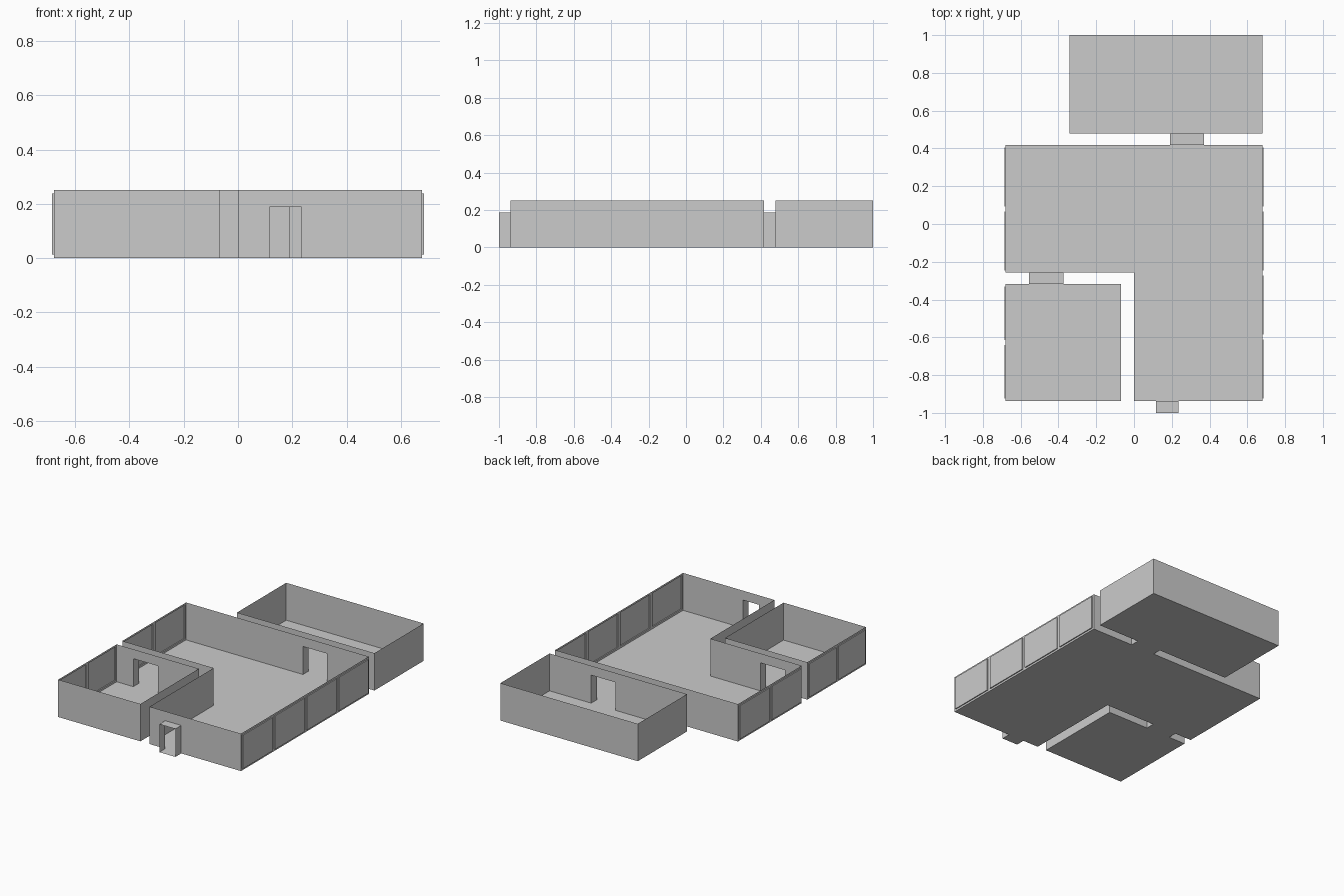
import bpy, bmesh
from mathutils import Vector

if "Cube" in bpy.data.objects:
    bpy.data.objects.remove(bpy.data.objects["Cube"])

H = 0.251        # wall height
DOOR = 0.188     # door height
DEPTH = 0.007    # how far window panels are set outward
X = 0.679        # outer side walls
UP = Vector((0, 0, 1))


def face(bm, pts):
    bm.faces.new([bm.verts.new(p) for p in pts])


def wall(bm, p, q, door=None, windows=0):
    """Thin wall from p to q (room on the left), with a door notch or window recesses."""
    p, q = Vector((*p, 0)), Vector((*q, 0))
    d = (q - p).normalized()
    out = d.cross(UP)
    length = (q - p).length

    def at(s, z, o=0):
        return p + d * s + UP * z + out * o

    if door:
        a, b = sorted((Vector((x, p.y, 0)) - p).dot(d) for x in door)
        for s0, s1, z0 in ((0, a, 0), (a, b, DOOR), (b, length, 0)):
            face(bm, [at(s1, z0), at(s0, z0), at(s0, H), at(s1, H)])
    elif windows:
        w = length / windows
        for i in range(windows):
            s0, s1, m = i * w, (i + 1) * w, 0.013
            rect = [(s0, 0), (s1, 0), (s1, H), (s0, H)]
            hole = [(s0 + m, m), (s1 - m, m), (s1 - m, H - m), (s0 + m, H - m)]
            for k in range(4):
                n = (k + 1) % 4
                # frame strip and reveal
                face(bm, [at(*rect[n]), at(*rect[k]), at(*hole[k]), at(*hole[n])])
                face(bm, [at(*hole[n]), at(*hole[k]), at(*hole[k], DEPTH), at(*hole[n], DEPTH)])
            face(bm, [at(*c, DEPTH) for c in reversed(hole)])
    else:
        face(bm, [at(length, 0), at(0, 0), at(0, H), at(length, H)])


def finish(name, bm):
    bmesh.ops.remove_doubles(bm, verts=bm.verts, dist=1e-5)
    mesh = bpy.data.meshes.new(name)
    bm.to_mesh(mesh)
    bm.free()
    bpy.context.collection.objects.link(bpy.data.objects.new(name, mesh))


def room(name, corners, doors={}, windows={}):
    """Open-topped room; corners run anticlockwise, doors/windows keyed by wall index."""
    bm = bmesh.new()
    face(bm, [(x, y, 0) for x, y in corners])
    for i, c in enumerate(corners):
        wall(bm, c, corners[(i + 1) % len(corners)], doors.get(i), windows.get(i, 0))
    finish(name, bm)


def passage(name, xs, y0, y1):
    """Doorway tunnel open at both ends."""
    bm = bmesh.new()
    a, b = xs
    ring = [(a, 0), (b, 0), (b, DOOR), (a, DOOR)]
    for k in range(4):
        (xa, za), (xb, zb) = ring[k], ring[(k + 1) % 4]
        face(bm, [(xa, y0, za), (xb, y0, zb), (xb, y1, zb), (xa, y1, za)])
    finish(name, bm)


back_door, side_door, entry = (0.19, 0.37), (-0.555, -0.373), (0.116, 0.235)
FRONT, MID, BACK = -0.938, -0.258, 0.418

# L-shaped main room: the side door wall is split off the inner corner
room("main_room",
     [(0, FRONT), (X, FRONT), (X, BACK), (-X, BACK), (-X, MID), (0, MID)],
     doors={0: entry, 2: back_door, 4: side_door}, windows={1: 4, 3: 2})

# Small front-left room
room("small_room",
     [(-X, FRONT), (-0.068, FRONT), (-0.068, -0.318), (-X, -0.318)],
     doors={2: side_door}, windows={3: 2})

# Windowless back room
room("back_room",
     [(-0.342, 0.478), (X, 0.478), (X, 1), (-0.342, 1)],
     doors={0: back_door})

# Connecting doorways
passage("back_doorway", back_door, BACK, 0.478)
passage("side_doorway", side_door, -0.318, MID)
passage("entrance_doorway", entry, -1, FRONT)
